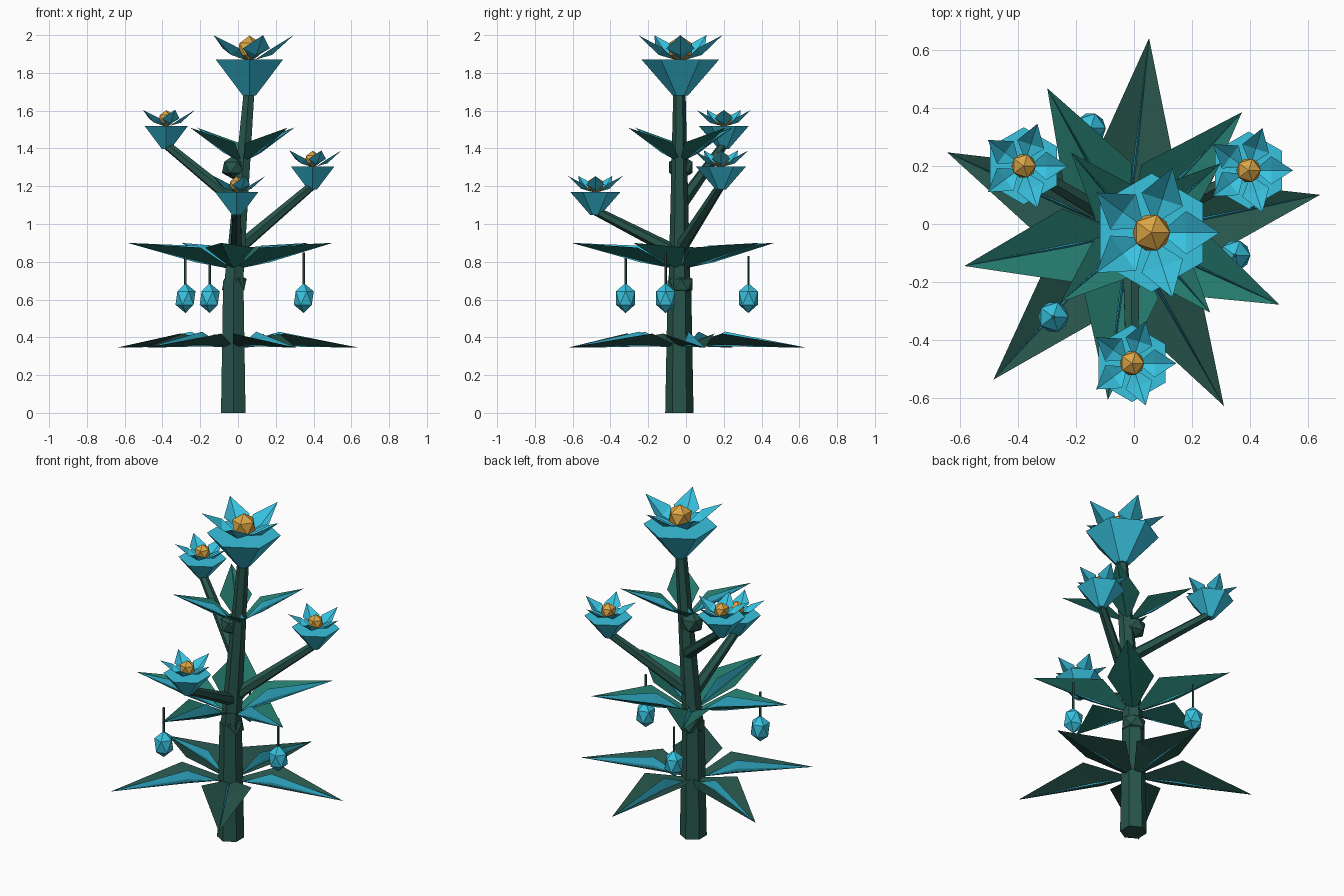
import bpy
import math
from mathutils import Vector, Matrix

cube = bpy.data.objects.get("Cube")
if cube:
    bpy.data.objects.remove(cube)


def material(name, r, g, b):
    m = bpy.data.materials.new(name)
    m.use_nodes = True
    m.diffuse_color = (r, g, b, 1)
    m.node_tree.nodes["Principled BSDF"].inputs["Base Color"].default_value = (r, g, b, 1)
    return m


STEM = material("dark stem green", 0.02, 0.09, 0.07)
LEAF = material("leaf green", 0.018, 0.19, 0.15)
BLUE = material("petal blue", 0.04, 0.54, 0.74)
GOLD = material("core gold", 0.72, 0.38, 0.06)


def mesh_object(name, verts, faces, mats, indices=None):
    me = bpy.data.meshes.new(name)
    me.from_pydata([tuple(v) for v in verts], [], faces)
    for m in mats:
        me.materials.append(m)
    if indices:
        me.polygons.foreach_set("material_index", indices)
    ob = bpy.data.objects.new(name, me)
    bpy.context.collection.objects.link(ob)
    return ob


def rod(name, a, b, r1, r2, mat, sides=6):
    """Tapered prism from a to b."""
    a, b = Vector(a), Vector(b)
    d = b - a
    bpy.ops.mesh.primitive_cone_add(vertices=sides, radius1=r1, radius2=r2, depth=d.length)
    ob = bpy.context.object
    ob.name = name
    ob.matrix_world = (Matrix.Translation((a + b) / 2)
                       @ Vector((0, 0, 1)).rotation_difference(d).to_matrix().to_4x4())
    ob.data.materials.append(mat)
    return ob


def gem(name, loc, r, mat, stretch=1):
    """Faceted ball."""
    bpy.ops.mesh.primitive_ico_sphere_add(subdivisions=1, radius=r, location=loc)
    ob = bpy.context.object
    ob.name = name
    ob.scale.z = stretch
    ob.data.materials.append(mat)


def place(ob, loc, angle):
    ob.location = loc
    ob.rotation_euler.z = math.radians(angle)


def leaf(name, loc, angle, length, width, rise, mid, fold, mat):
    """Folded kite blade with an upright vein along its crease."""
    m = 0.36 * length
    verts = [(0, 0, 0), (m, 0, mid), (length, 0, rise),
             (m, width, mid + fold), (m, -width, mid + fold)]
    place(mesh_object(name, verts, [(0, 1, 3), (1, 2, 3), (0, 4, 1), (1, 4, 2)], [mat]), loc, angle)
    t = 0.006
    vein = [(0.1 * length, 0, 0.1 * rise), (length, 0, rise),
            (m, t, mid + 0.02), (m, -t, mid + 0.02), (m, 0, mid + fold + 0.01), (m, 0, mid - 0.008)]
    faces = [(0, 4, 2), (4, 1, 2), (0, 3, 4), (4, 3, 1), (0, 2, 5), (2, 1, 5), (0, 5, 3), (5, 1, 3)]
    place(mesh_object(name + "_vein", vein, faces, [BLUE]), loc, angle)


def flower(name, loc, s):
    """Six-sided cup, five folded petals and a faceted core; loc is the cup rim centre."""
    c = Vector(loc)
    rod(name + "_cup", c - Vector((0, 0, 0.19 * s)), c, 0.04 * s, 0.205 * s, BLUE)
    for i in range(5):
        verts = [(0.03, 0, 0), (0.12, 0.075, 0.06), (0.235, 0, 0.13), (0.12, -0.075, 0.06), (0.12, 0, 0.025)]
        petal = mesh_object(f"{name}_petal_{i + 1}", [Vector(v) * s for v in verts],
                            [(0, 4, 1), (4, 2, 1), (0, 3, 4), (4, 3, 2)], [BLUE])
        place(petal, c, 72 * i)
    gem(name + "_core", c + Vector((0, 0, 0.055 * s)), 0.072 * s, GOLD)


# Stem and knots
BASE = Vector((-0.025, -0.035, 0))
rod("lower_stem", BASE, BASE + Vector((0, 0, 0.7)), 0.075, 0.062, STEM)
rod("upper_stem", BASE + Vector((0, 0, 0.66)), (0.06, -0.035, 1.72), 0.058, 0.032, STEM)
for name, z in (("lower_knot", 0.68), ("upper_knot", 1.3)):
    gem(name, (-0.02, -0.027, z), 0.073, STEM, 0.9)

# Leaf tiers: count, first angle, centre, length, half width, tip rise, crease rise, fold, colour
tiers = {
    "lower": (5, 11.5, (-0.025, -0.035, 0.35), 0.68, 0.14, -0.005, 0.01, 0.06, STEM),
    "middle": (5, 47, (-0.02, -0.035, 0.755), 0.575, 0.13, 0.145, 0.05, 0.07, LEAF),
    "upper": (4, 41, (0.023, -0.03, 1.32), 0.365, 0.09, 0.19, 0.065, 0.045, LEAF),
}
for tier, (n, start, centre, *shape) in tiers.items():
    for i in range(n):
        leaf(f"{tier}_leaf_{i + 1}", centre, start + 360 * i / n, *shape)

# Flowers and their branches
flower("top_flower", (0.06, -0.03, 1.87), 1)
for side, root, head in (
        ("right", (0.01, -0.03, 1.1), (-0.38, 0.2, 1.52)),
        ("left", (0, -0.03, 0.87), (0.395, 0.185, 1.305)),
        ("front", (-0.01, -0.03, 0.84), (-0.007, -0.48, 1.17))):
    flower(side + "_flower", head, 0.65)
    rod(side + "_branch", root, Vector(head) - Vector((0, 0, 0.1)), 0.036, 0.024, STEM)

# Hanging buds on strings
for i, (x, y, top) in enumerate(((-0.278, -0.32, 0.83), (-0.15, 0.33, 0.83), (0.348, -0.108, 0.85))):
    rod(f"bud_string_{i + 1}", (x, y, 0.66), (x, y, top), 0.007, 0.007, STEM, 5)
    gem(f"bud_{i + 1}", (x, y, 0.608), 0.059, BLUE, 1.35)
